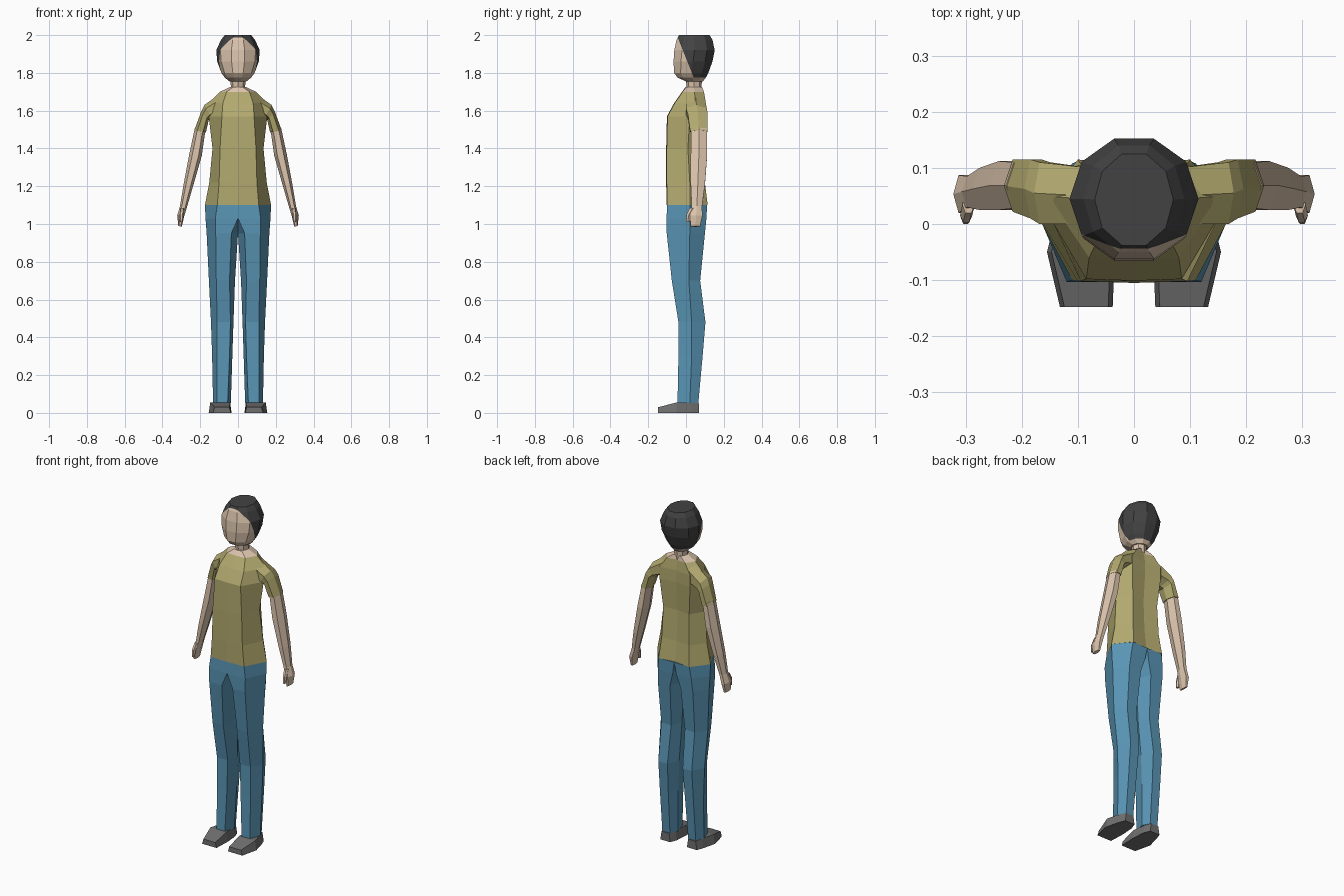
import bpy, bmesh
from math import cos, sin, pi
from mathutils import Vector

cube = bpy.data.objects.get("Cube")
if cube:
    bpy.data.objects.remove(cube)


def material(name, *rgb):
    m = bpy.data.materials.new(name)
    m.use_nodes = True
    m.diffuse_color = (*rgb, 1)
    m.node_tree.nodes["Principled BSDF"].inputs["Base Color"].default_value = (*rgb, 1)
    return m


skin = material("skin", 0.72, 0.56, 0.42)
shirt_green = material("olive shirt", 0.45, 0.40, 0.16)
denim = material("blue denim", 0.10, 0.30, 0.46)
hair_dark = material("dark hair", 0.055, 0.055, 0.055)
shoe_grey = material("shoe grey", 0.16, 0.16, 0.16)


def loft(name, rings, mats, mirror=False, paint=None):
    """Skin a list of equal-length point rings and cap both ends."""
    bm = bmesh.new()
    loops = [[bm.verts.new(p) for p in ring] for ring in rings]
    n = len(loops[0])
    for a, b in zip(loops, loops[1:]):
        for i in range(n):
            j = (i + 1) % n
            bm.faces.new((a[i], a[j], b[j], b[i]))
    bm.faces.new(loops[0])
    bm.faces.new(loops[-1])
    bmesh.ops.remove_doubles(bm, verts=bm.verts, dist=0.0005)
    bmesh.ops.recalc_face_normals(bm, faces=bm.faces)
    if paint:
        paint(bm)
    mesh = bpy.data.meshes.new(name)
    bm.to_mesh(mesh)
    bm.free()
    for m in mats:
        mesh.materials.append(m)
    ob = bpy.data.objects.new(name, mesh)
    bpy.context.collection.objects.link(ob)
    if mirror:
        ob.modifiers.new("Mirror", 'MIRROR').use_mirror_merge = False
    return ob


def oval(z, rx, y0, y1, n=10):
    return [(rx * cos(2 * pi * i / n), (y0 + y1) / 2 + (y1 - y0) / 1.902 * sin(2 * pi * i / n), z)
            for i in range(n)]


def torso_ring(z, side, front, back, yf, ym, yb):
    half = [(front, yf), (side, ym), (back, yb)]
    return ([(0, yf - 0.003, z)] + [(x, y, z) for x, y in half] + [(0, yb - 0.012, z)]
            + [(-x, y, z) for x, y in reversed(half)])


def limb_ring(xi, zi, xo, zo, y0, y1):
    """Tilted hexagon spanning an inner and an outer point."""
    pts = []
    for t, y in ((0, .5), (.25, 0), (.75, 0), (1, .5), (.75, 1), (.25, 1)):
        pts.append((xi + (xo - xi) * t, y0 + (y1 - y0) * y, zi + (zo - zi) * t))
    return pts


# Torso with a skin coloured neckline
def paint_neckline(bm):
    for f in bm.faces:
        f.material_index = int(f.calc_center_median().z > 1.702)


loft("shirt_body", [
    torso_ring(1.10, .175, .11, .10, -.10, .02, .115),
    torso_ring(1.22, .152, .10, .09, -.102, .02, .10),
    torso_ring(1.40, .135, .095, .085, -.102, .01, .092),
    torso_ring(1.57, .155, .085, .10, -.098, .02, .105),
    torso_ring(1.64, .155, .08, .10, -.06, .05, .105),
    torso_ring(1.70, .095, .06, .06, -.018, .045, .095),
    torso_ring(1.725, .042, .025, .025, .0, .04, .085),
], [shirt_green, skin], paint=paint_neckline)

# Sleeves, arms and thumbs
loft("sleeve", [
    limb_ring(.08, 1.57, .08, 1.70, .0, .10),
    limb_ring(.14, 1.56, .178, 1.63, .0, .11),
    limb_ring(.155, 1.55, .195, 1.595, .01, .115),
    limb_ring(.17, 1.485, .232, 1.495, .022, .115),
], [shirt_green], mirror=True)
loft("arm", [
    limb_ring(.172, 1.50, .228, 1.51, .028, .11),
    limb_ring(.192, 1.36, .258, 1.37, .025, .112),
    limb_ring(.238, 1.20, .288, 1.21, .025, .10),
    limb_ring(.270, 1.09, .307, 1.095, .03, .085),
    limb_ring(.285, 1.04, .322, 1.045, .02, .087),
    limb_ring(.298, .985, .316, .99, .025, .075),
], [skin], mirror=True)
loft("thumb", [
    limb_ring(.284, 1.085, .306, 1.085, .02, .05),
    limb_ring(.288, 1.05, .31, 1.05, .003, .028),
    limb_ring(.292, 1.01, .308, 1.01, .0, .018),
], [skin], mirror=True)


# Trouser legs meeting along the centre line at the waist
def leg_ring(z, xi, fi, fo, xo, bo, bi, yf, ym, yb):
    return [(xi, ym, z), (fi, yf, z), (fo, yf, z), (xo, ym, z), (bo, yb, z), (bi, yb, z)]


loft("trouser_leg", [
    leg_ring(1.10, 0, 0, .11, .175, .10, 0, -.10, .02, .112),
    leg_ring(1.03, 0, 0, .12, .172, .11, .012, -.103, .02, .108),
    leg_ring(.95, 0, .035, .118, .166, .115, .035, -.102, .02, .10),
    leg_ring(.70, .016, .045, .115, .154, .11, .045, -.075, .015, .075),
    leg_ring(.48, .024, .04, .11, .143, .11, .05, -.04, .03, .103),
    leg_ring(.30, .03, .045, .11, .137, .11, .055, -.04, .03, .088),
    leg_ring(.05, .038, .055, .11, .132, .11, .06, -.045, .02, .065),
], [denim], mirror=True)


# Shoes: cross-sections from heel to toe
def shoe_ring(y, x0, x1, top):
    return [(x0, y, 0), (x1, y, 0), (x1 - .008, y, top), (x0 + .008, y, top)]


loft("shoe", [
    shoe_ring(.07, .055, .12, .05),
    shoe_ring(.03, .04, .135, .055),
    shoe_ring(-.05, .034, .155, .055),
    shoe_ring(-.148, .038, .132, .03),
], [shoe_grey], mirror=True)

# Neck
loft("neck", [oval(1.69, .042, .003, .083, 8), oval(1.73, .038, .005, .08, 8),
              oval(1.78, .042, .0, .085, 8)], [skin])


# Head, cut along a slanted hairline
def paint_hair(bm):
    origin, normal = Vector((0, -.043, 1.985)), Vector((0, .20, .08)).normalized()
    bmesh.ops.bisect_plane(bm, geom=bm.verts[:] + bm.edges[:] + bm.faces[:],
                           plane_co=origin, plane_no=normal)
    for f in bm.faces:
        c = f.calc_center_median()
        f.material_index = int((c - origin).dot(normal) > 0 and c.z > 1.766)


loft("head", [
    oval(1.755, .045, .0, .09),
    oval(1.775, .07, -.045, .105),
    oval(1.80, .088, -.063, .118),
    oval(1.86, .11, -.066, .14),
    oval(1.92, .115, -.062, .152),
    oval(1.975, .09, -.05, .14),
    oval(2.0, .07, -.038, .125),
], [skin, hair_dark], paint=paint_hair)
